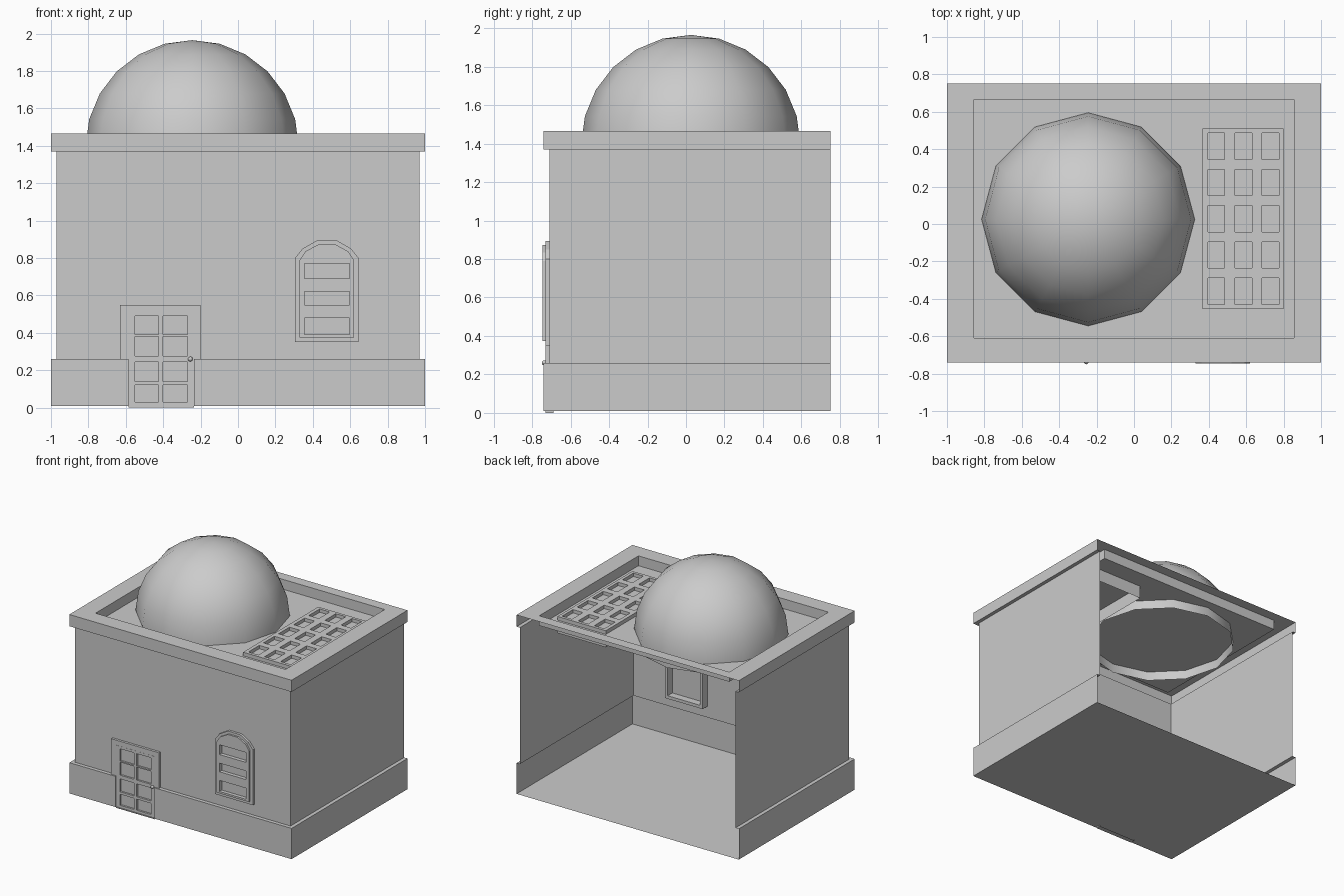
import bpy, bmesh, math
from mathutils import Vector

if "Cube" in bpy.data.objects:
    bpy.data.objects.remove(bpy.data.objects["Cube"])


def finish(name, bm, smooth=False):
    bmesh.ops.remove_doubles(bm, verts=bm.verts, dist=0.0001)
    bmesh.ops.dissolve_degenerate(bm, edges=bm.edges, dist=0.0001)
    bmesh.ops.recalc_face_normals(bm, faces=bm.faces)
    for f in bm.faces:
        f.smooth = smooth
    me = bpy.data.meshes.new(name)
    bm.to_mesh(me)
    bm.free()
    ob = bpy.data.objects.new(name, me)
    bpy.context.collection.objects.link(ob)
    return ob


def face(bm, pts):
    return bm.faces.new([bm.verts.new(p) for p in pts])


def loft(bm, loops, closed=False):
    """Quad strips between successive point loops."""
    for a, b in zip(loops, loops[1:]):
        n = len(a)
        for i in range(n if closed else n - 1):
            j = (i + 1) % n
            quad = []
            for p in (a[i], a[j], b[j], b[i]):
                if not any((Vector(p) - Vector(q)).length < 1e-5 for q in quad):
                    quad.append(p)
            if len(quad) > 2:
                face(bm, quad)


def lattice(bm, us, vs, front, pocket, to3d):
    """Panel whose odd cells in both directions are sunken pockets."""
    for i in range(len(us) - 1):
        for j in range(len(vs) - 1):
            cell = [(us[i], vs[j]), (us[i + 1], vs[j]),
                    (us[i + 1], vs[j + 1]), (us[i], vs[j + 1])]
            top = [to3d(u, v, front) for u, v in cell]
            if i % 2 and j % 2:
                low = [to3d(u, v, pocket) for u, v in cell]
                loft(bm, [top, low], True)
                face(bm, low)
            else:
                face(bm, top)


def rect(u0, u1, v0, v1):
    return [(u0, v0), (u1, v0), (u1, v1), (u0, v1)]


upright = lambda u, v, d: (u, d, v)
flat = lambda u, v, d: (u, v, d)
FRONT, BACK = -0.74, 0.75
D0, D1 = -0.585, -0.235      # door sides


# Plinth with a doorway notch, open at the back
def plinth_path(i, z):
    y = FRONT + i
    return [(x, yy, z) for x, yy in (
        (-1 + i, BACK), (-1 + i, y), (D0, y), (D0, -0.71),
        (D1, -0.71), (D1, y), (1 - i, y), (1 - i, BACK))]


bm = bmesh.new()
loft(bm, [plinth_path(0, 0.01), plinth_path(0, 0.26), plinth_path(0.03, 0.26)])
finish("plinth", bm)

# Floor
bm = bmesh.new()
face(bm, [(x, y, 0.01) for x, y in rect(-1, 1, FRONT, BACK)])
finish("floor", bm)


# Walls and cornice, open at the back
def wall_path(i, z):
    return [(-1 + i, BACK, z), (-1 + i, FRONT + i, z),
            (1 - i, FRONT + i, z), (1 - i, BACK, z)]


bm = bmesh.new()
loft(bm, [wall_path(0.03, 0.26), wall_path(0.03, 1.37),
          wall_path(0, 1.37), wall_path(0, 1.465)])
finish("walls", bm)

# Parapet rim and sunken roof
ROOF = 1.385
bm = bmesh.new()
inner = rect(-0.855, 0.855, -0.61, 0.665)
low = [(x, y, ROOF) for x, y in inner]
loft(bm, [[(x, y, 1.465) for x, y in rect(-1, 1, FRONT, BACK)],
          [(x, y, 1.465) for x, y in inner], low], True)
face(bm, low)
finish("roof", bm)

# Dome: twelve sides, short skirt passing below the roof
bm = bmesh.new()
R, ZC = 0.57, 1.395
profile = [(R, 1.31)] + [(R * math.cos(math.radians(a)), ZC + R * math.sin(math.radians(a)))
                         for a in range(0, 90, 15)]
rings = [[(-0.245 + r * math.cos(math.tau * k / 12), 0.025 + r * math.sin(math.tau * k / 12), z)
          for k in range(12)] for r, z in profile]
loft(bm, rings + [[(-0.245, 0.025, ZC + R)] * 12], True)
finish("dome", bm, True)

# Roof grille, open underneath
bm = bmesh.new()
us = [0.365, 0.395, 0.485, 0.54, 0.63, 0.685, 0.775, 0.80]
vs = [-0.455]
for k in range(5):
    vs += [-0.43 + 0.194 * k, -0.29 + 0.194 * k]
vs.append(0.51)
lattice(bm, us, vs, 1.415, 1.388, flat)
loft(bm, [[(x, y, z) for x, y in rect(us[0], us[-1], vs[0], vs[-1])] for z in (1.415, 1.28)], True)
finish("roof_grille", bm)

# Door leaf
bm = bmesh.new()
us = [D0, -0.55, -0.425, -0.40, -0.27, D1]
vs = [0, 0.03, 0.12, 0.14, 0.245, 0.275, 0.38, 0.39, 0.49, 0.51]
lattice(bm, us, vs, -0.731, -0.716, upright)
loft(bm, [[(x, y, z) for x, z in rect(D0, D1, 0, 0.51)] for y in (-0.731, -0.69)], True)
finish("door", bm)

# Door surround above the plinth
bm = bmesh.new()
outer = [(-0.63, 0.26), (-0.63, 0.55), (-0.20, 0.55), (-0.20, 0.26)]
inner = [(D0, 0.26), (D0, 0.51), (D1, 0.51), (D1, 0.26)]
loft(bm, [[(x, -0.70, z) for x, z in outer], [(x, -0.73, z) for x, z in outer],
          [(x, -0.73, z) for x, z in inner], [(x, -0.70, z) for x, z in inner]])
finish("door_frame", bm)

# Door knob
bm = bmesh.new()
bmesh.ops.create_uvsphere(bm, u_segments=8, v_segments=6, radius=0.013)
bmesh.ops.translate(bm, verts=bm.verts, vec=(-0.255, -0.737, 0.26))
finish("door_knob", bm, True)


# Arched window outline, mirrored about its middle
def arch(half, bottom, pts):
    right = [(half, bottom)] + pts
    return [(0.475 + x, z) for x, z in right] + [(0.475 - x, z) for x, z in reversed(right)]


outer = arch(0.17, 0.35, [(0.17, 0.80), (0.13, 0.85), (0.055, 0.893)])
inner = arch(0.145, 0.375, [(0.145, 0.79), (0.115, 0.835), (0.045, 0.873)])

# Window frame, running through the wall
bm = bmesh.new()
loft(bm, [[(x, y, z) for x, z in line] for line, y in (
    (inner, -0.73), (outer, -0.73), (outer, -0.65), (inner, -0.65), (inner, -0.73))], True)
finish("window_frame", bm)

# Window panel with three sunken slots and an arched head
bm = bmesh.new()
lattice(bm, [0.33, 0.355, 0.595, 0.62],
        [0.375, 0.39, 0.48, 0.55, 0.62, 0.69, 0.77, 0.79], -0.745, -0.715, upright)
face(bm, [(x, -0.745, z) for x, z in inner[1:-1]])
loft(bm, [[(x, y, z) for x, z in inner] for y in (-0.745, -0.715)], True)
finish("window_panel", bm)
